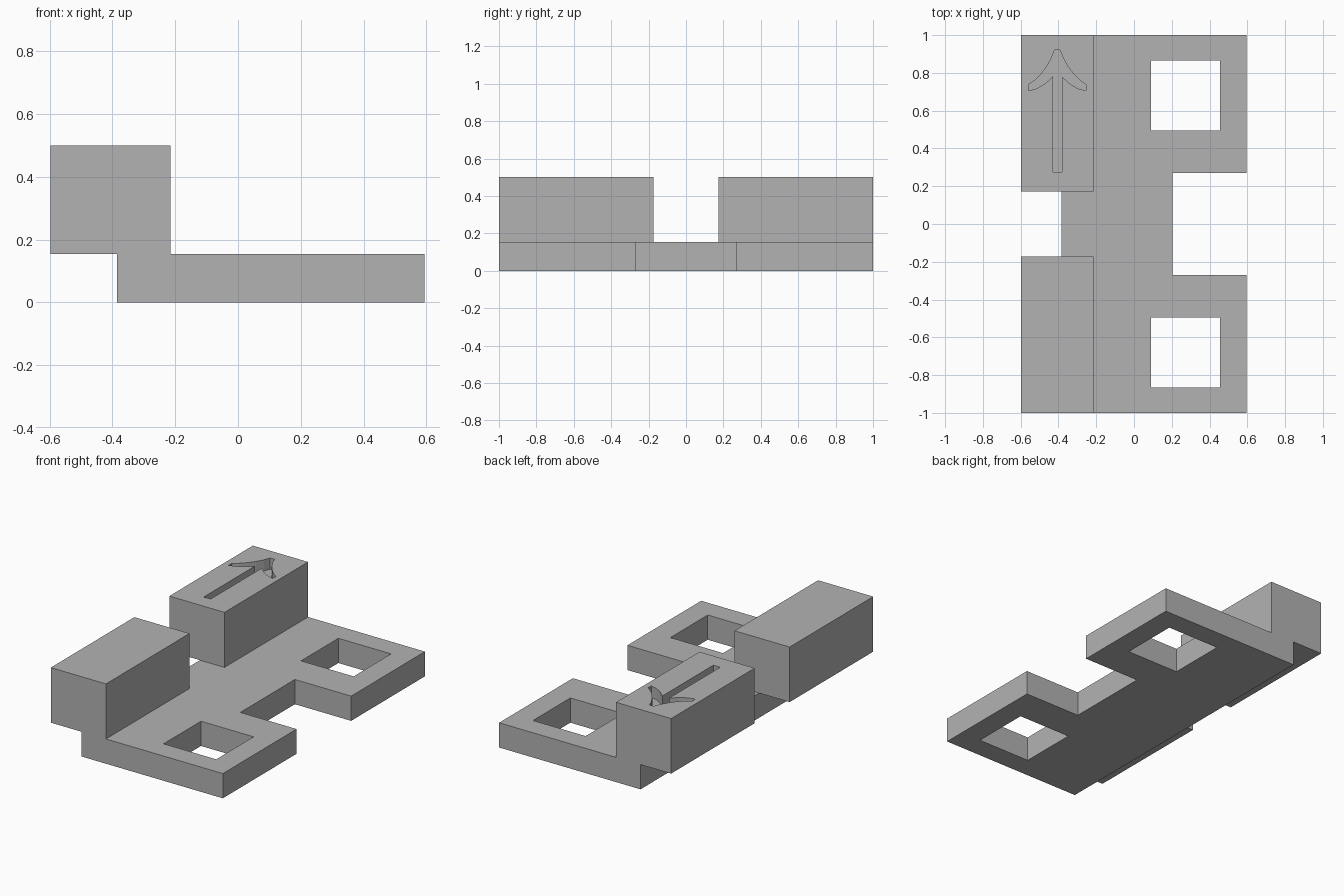
import bpy
import bmesh

cube = bpy.data.objects.get("Cube")
if cube:
    bpy.data.objects.remove(cube, do_unlink=True)

# One plain grey for every surface
grey = bpy.data.materials.new("plain_grey")
grey.use_nodes = True
colour = (0.45, 0.45, 0.45, 1.0)
grey.diffuse_color = colour
grey.node_tree.nodes["Principled BSDF"].inputs["Base Color"].default_value = colour


def prism(name, outline, low, high):
    """Extrude a flat outline from height low to height high."""
    bm = bmesh.new()
    face = bm.faces.new([bm.verts.new((x, y, low)) for x, y in outline])
    grown = bmesh.ops.extrude_face_region(bm, geom=[face])["geom"]
    tops = [v for v in grown if isinstance(v, bmesh.types.BMVert)]
    bmesh.ops.translate(bm, verts=tops, vec=(0, 0, high - low))
    bmesh.ops.recalc_face_normals(bm, faces=bm.faces)
    mesh = bpy.data.meshes.new(name)
    bm.to_mesh(mesh)
    bm.free()
    mesh.materials.append(grey)
    obj = bpy.data.objects.new(name, mesh)
    bpy.context.collection.objects.link(obj)
    return obj


def rect(x0, x1, y0, y1):
    return [(x0, y0), (x1, y0), (x1, y1), (x0, y1)]


def cut(target, cutters):
    """Subtract the cutters, bake the result and remove the helpers."""
    for cutter in cutters:
        cutter.hide_render = True
        mod = target.modifiers.new("cut", 'BOOLEAN')
        mod.operation = 'DIFFERENCE'
        mod.solver = 'EXACT'
        mod.object = cutter
    graph = bpy.context.evaluated_depsgraph_get()
    baked = bpy.data.meshes.new_from_object(target.evaluated_get(graph))
    target.modifiers.clear()
    target.data = baked
    for cutter in cutters:
        bpy.data.objects.remove(cutter, do_unlink=True)


BASE_TOP = 0.155
BLOCK_TOP = 0.5

# Base plate with a notch in its right edge and two square windows
half = [(0.205, 0.27), (0.595, 0.27), (0.595, 1.0), (-0.385, 1.0)]
base = prism("base_plate", half + [(x, -y) for x, y in reversed(half)], 0, BASE_TOP)
cut(base, [prism("window_cutter", rect(0.09, 0.455, min(a, b), max(a, b)), -0.1, 0.3)
           for a, b in ((0.495, 0.865), (-0.495, -0.865))])

# Raised blocks overhanging the plate
front_block = prism("front_block", rect(-0.597, -0.215, -1.0, -0.173), BASE_TOP, BLOCK_TOP)
back_block = prism("back_block", rect(-0.597, -0.215, 0.173, 1.0), BASE_TOP, BLOCK_TOP)

# Arrow recess with swept barbs in the back block
side = [(0.015, 0.92), (0.03, 0.88), (0.055, 0.835), (0.085, 0.795), (0.12, 0.76),
        (0.153, 0.737), (0.153, 0.705), (0.11, 0.717), (0.065, 0.743),
        (0.024, 0.78), (0.024, 0.275)]
centre = -0.406
arrow = [(centre + x, y) for x, y in side] + [(centre - x, y) for x, y in reversed(side)]
cut(back_block, [prism("arrow_cutter", arrow, BLOCK_TOP - 0.07, BLOCK_TOP + 0.1)])
